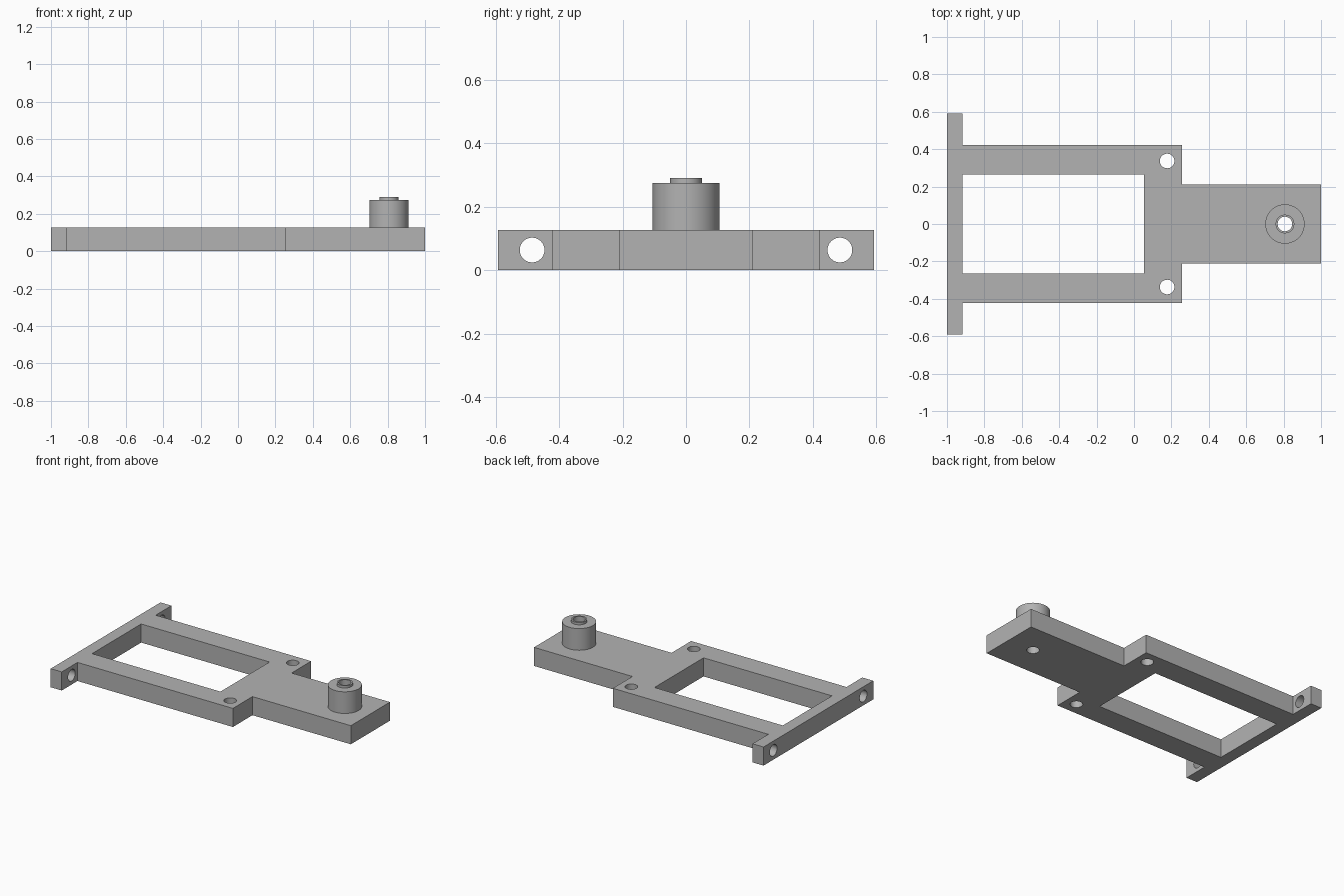
import bpy, bmesh, math

if "Cube" in bpy.data.objects:
    bpy.data.objects.remove(bpy.data.objects["Cube"])

THICK = 0.127

grey = bpy.data.materials.new("plain grey")
grey.diffuse_color = (0.45, 0.45, 0.45, 1)
grey.use_nodes = True
grey.node_tree.nodes["Principled BSDF"].inputs["Base Color"].default_value = grey.diffuse_color


def make_object(name, bm):
    bmesh.ops.recalc_face_normals(bm, faces=bm.faces)
    mesh = bpy.data.meshes.new(name)
    bm.to_mesh(mesh)
    bm.free()
    mesh.materials.append(grey)
    ob = bpy.data.objects.new(name, mesh)
    bpy.context.collection.objects.link(ob)
    return ob


def prism(name, points, z0, z1):
    bm = bmesh.new()
    face = bm.faces.new([bm.verts.new((x, y, z0)) for x, y in points])
    new = bmesh.ops.extrude_face_region(bm, geom=[face])["geom"]
    verts = [v for v in new if isinstance(v, bmesh.types.BMVert)]
    bmesh.ops.translate(bm, verts=verts, vec=(0, 0, z1 - z0))
    return make_object(name, bm)


def cylinder(name, radius, x, y, z0, z1):
    pts = [(x + radius * math.cos(math.tau * i / 64),
            y + radius * math.sin(math.tau * i / 64)) for i in range(64)]
    return prism(name, pts, z0, z1)


def combine(target, tool, operation):
    mod = target.modifiers.new(tool.name, "BOOLEAN")
    mod.object, mod.operation, mod.solver = tool, operation, "EXACT"
    bpy.context.view_layer.objects.active = target
    bpy.ops.object.modifier_apply(modifier=mod.name)
    bpy.data.objects.remove(tool, do_unlink=True)


# Stepped plate: end flange, wide frame, narrow tongue
half = [(-1, 0.592), (-0.917, 0.592), (-0.917, 0.422),
        (0.257, 0.422), (0.257, 0.211), (1, 0.211)]
outline = half + [(x, -y) for x, y in reversed(half)]
plate = prism("mounting_bracket", outline, 0, THICK)

# Rectangular window
window = prism("window_cutter", [(-0.917, -0.265), (0.053, -0.265),
                                 (0.053, 0.265), (-0.917, 0.265)], -0.1, 0.3)
combine(plate, window, "DIFFERENCE")

# Round boss with a raised collar
combine(plate, cylinder("boss", 0.105, 0.807, 0, 0.06, 0.275), "UNION")
combine(plate, cylinder("collar", 0.05, 0.807, 0, 0.2, 0.291), "UNION")
combine(plate, cylinder("boss_hole", 0.039, 0.807, 0, -0.1, 0.4), "DIFFERENCE")

for side in (-1, 1):
    # Vertical screw holes in the frame
    combine(plate, cylinder("frame_hole", 0.039, 0.177, side * 0.337, -0.1, 0.3),
            "DIFFERENCE")
    # Horizontal screw holes through the flange ears
    hole = cylinder("flange_hole", 0.039, 0, 0, -0.1, 0.1)
    hole.rotation_euler = (0, math.pi / 2, 0)
    hole.location = (-0.96, side * 0.485, THICK / 2)
    bpy.context.view_layer.update()
    combine(plate, hole, "DIFFERENCE")

# Smooth round walls, sharp edges
bpy.ops.object.select_all(action="DESELECT")
plate.select_set(True)
bpy.context.view_layer.objects.active = plate
bpy.ops.object.shade_smooth_by_angle(angle=math.radians(30))
